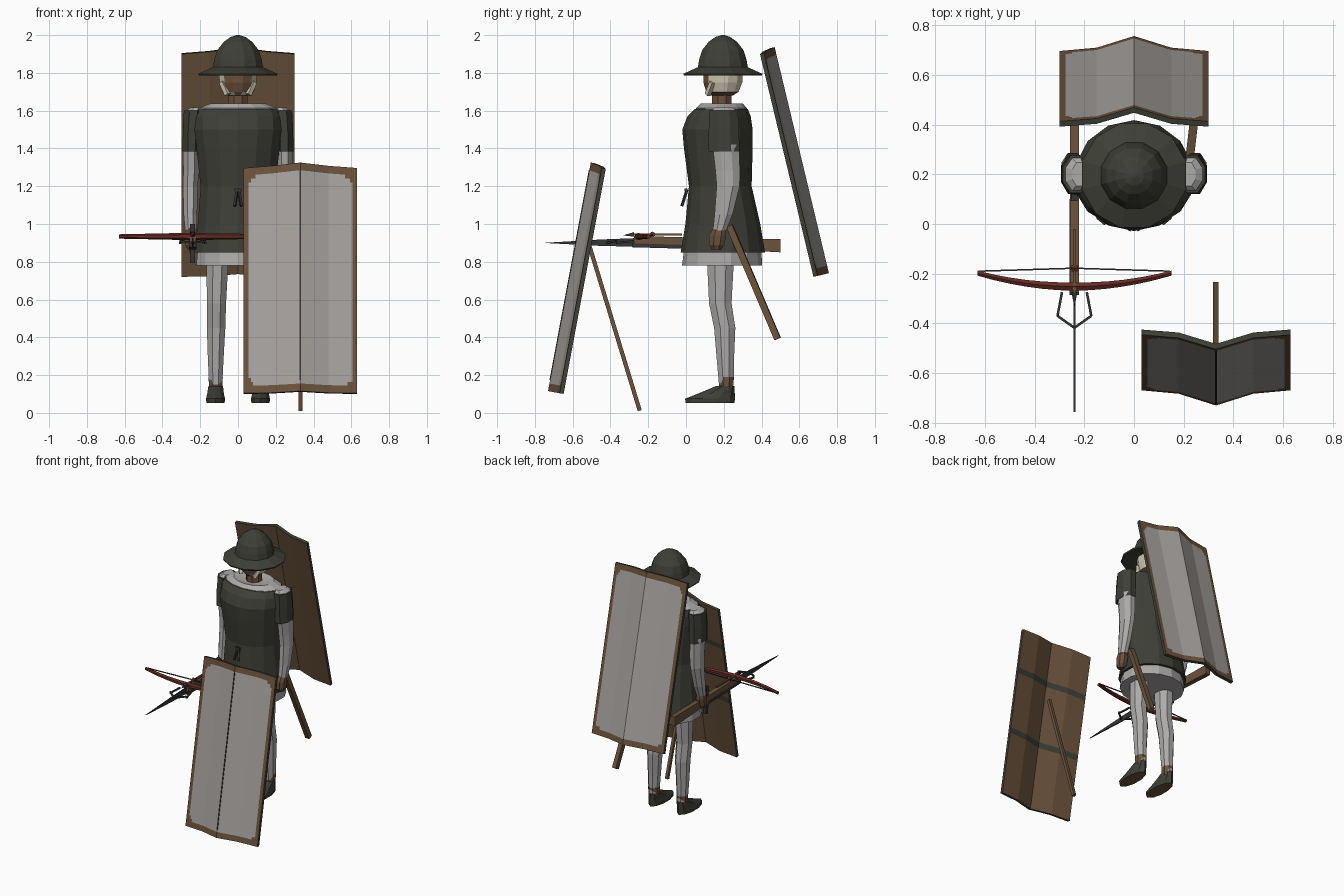
import bpy, bmesh, math, random
from mathutils import Vector

if "Cube" in bpy.data.objects:
    bpy.data.objects.remove(bpy.data.objects["Cube"])

random.seed(4)


def mat(name, *rgb):
    m = bpy.data.materials.new(name)
    m.diffuse_color = (*rgb, 1)
    m.use_nodes = True
    m.node_tree.nodes["Principled BSDF"].inputs["Base Color"].default_value = m.diffuse_color
    return m


OLIVE = mat("dark olive cloth", 0.048, 0.050, 0.038)
LINEN = mat("grey linen", 0.42, 0.40, 0.40)
PAINT = mat("faded grey paint", 0.38, 0.355, 0.34)
WOOD = mat("brown wood", 0.145, 0.085, 0.045)
SKIN = mat("brown skin", 0.15, 0.08, 0.045)
CREAM = mat("cream coif", 0.62, 0.57, 0.44)
RED = mat("dark red bow", 0.13, 0.025, 0.018)
IRON = mat("dark iron", 0.035, 0.037, 0.035)


def finish(name, bm, mats, rule=None):
    bmesh.ops.recalc_face_normals(bm, faces=bm.faces)
    if rule:
        for f in bm.faces:
            f.material_index = rule(f)
    me = bpy.data.meshes.new(name)
    bm.to_mesh(me)
    bm.free()
    for m in mats:
        me.materials.append(m)
    ob = bpy.data.objects.new(name, me)
    bpy.context.collection.objects.link(ob)
    return ob


def loft(name, rings, mats, n=12, rule=None):
    """rings: (centre, u axis, v axis) cross-sections, capped at both ends"""
    bm = bmesh.new()
    loops = []
    for c, u, v in rings:
        angs = [2 * math.pi * (i + 0.5) / n for i in range(n)]
        k = 1 / math.cos(math.pi / n) if n < 7 else 1.015
        loops.append([bm.verts.new(Vector(c) + k * (Vector(u) * math.cos(a) + Vector(v) * math.sin(a)))
                      for a in angs])
    for a, b in zip(loops, loops[1:]):
        for i in range(n):
            bm.faces.new((a[i], a[(i + 1) % n], b[(i + 1) % n], b[i]))
    bm.faces.new(loops[0])
    bm.faces.new(loops[-1])
    return finish(name, bm, mats, rule)


def stack(name, rows, mats, n=12, rule=None):
    """rows: (x, z, y front, y back, half width) horizontal sections"""
    rings = [((x, (a + b) / 2, z), (r, 0, 0), (0, (b - a) / 2, 0)) for x, z, a, b, r in rows]
    return loft(name, rings, mats, n, rule)


def beam(name, a, b, w, m, n=4, w2=None):
    a, b = Vector(a), Vector(b)
    d = (b - a).normalized()
    u = d.cross(Vector((0, 0, 1)) if abs(d.z) < 0.95 else Vector((1, 0, 0))).normalized()
    v = d.cross(u)
    e = w if w2 is None else w2
    return loft(name, [(a, u * w, v * w), (b, u * e, v * e)], [m], n)


def plate(name, pts, x, half, m):
    """y-z outline extruded along x"""
    bm = bmesh.new()
    L, R = ([bm.verts.new((x + s * half, y, z)) for y, z in pts] for s in (-1, 1))
    bm.faces.new(L)
    bm.faces.new(R)
    for i in range(len(pts)):
        j = (i + 1) % len(pts)
        bm.faces.new((L[i], L[j], R[j], R[i]))
    return finish(name, bm, [m])


# Ridged tall shield: painted face with worn wooden border, dark rim
def pavise(name, cx, y0, z0, tilt, face, bands):
    nx, nz, H, T = 48, 60, 1.213, 0.022
    up = Vector((0, -face * math.sin(tilt), math.cos(tilt)))
    out = Vector((0, face * math.cos(tilt), math.sin(tilt)))

    def depth(x):
        a = abs(x)
        return 0.062 - a * 0.32 if a < 0.15 else (0.3 - a) / 0.15 * 0.014

    def place(x, h, d):
        return Vector((cx + x, y0, z0)) + up * h + out * (depth(x) + d)

    bm = bmesh.new()
    grid = {}
    for i in range(nx + 1):
        x = -0.3 + 0.6 * i / nx
        top = H + 0.018 * (1 - abs(x) / 0.3)
        for j in range(nz + 1):
            for s in (0, 1):
                grid[i, j, s] = bm.verts.new(place(x, top * j / nz, T * s))
    for i in range(nx):
        for j in range(nz):
            for s in (0, 1):
                f = bm.faces.new([grid[p, q, s] for p, q in ((i, j), (i + 1, j), (i + 1, j + 1), (i, j + 1))])
                x, h = -0.3 + 0.6 * (i + 0.5) / nx, H * (j + 0.5) / nz
                # distance inside the painted area, corners rounded and edge worn
                dx, dz = 0.3 - abs(x) - 0.022, min(h, H - h) - 0.042
                r = 0.05
                inside = min(dx, dz) if max(dx, dz) > r and min(dx, dz) < r or min(dx, dz) > r \
                    else r - math.hypot(r - dx, r - dz)
                if s:
                    f.material_index = 0 if inside > random.choice((0, 0, 0, 0.008)) else 1
                else:
                    f.material_index = 2 if bands and min(abs(h - 0.47), abs(h - 0.9)) < 0.02 else 1
    edge = [((i, j), (i + 1, j)) for i in range(nx) for j in (0, nz)]
    edge += [((i, j), (i, j + 1)) for i in (0, nx) for j in range(nz)]
    for p, q in edge:
        f = bm.faces.new((grid[*p, 0], grid[*q, 0], grid[*q, 1], grid[*p, 1]))
        f.material_index = 2
    finish(name, bm, [PAINT, WOOD, OLIVE])
    return place


pavise("back_shield", 0, 0.675, 0.72, math.radians(13.5), 1, False)
place = pavise("standing_shield", 0.33, -0.648, 0.10, math.radians(10.6), -1, True)
beam("shield_seam", place(0, 0.06, 0.021), place(0, 1.19, 0.021), 0.004, IRON)
beam("shield_prop", (0.33, -0.51, 0.88), (0.33, -0.245, 0.012), 0.011, WOOD)

# Kettle hat
hat = [(1.80, 0.11), (1.785, 0.21), (1.795, 0.214), (1.83, 0.135), (1.87, 0.128),
       (1.92, 0.112), (1.965, 0.076), (1.99, 0.04), (2.0, 0.008)]
stack("kettle_hat", [(0, z, 0.195 - r, 0.195 + r, r) for z, r in hat], [OLIVE], 12)

# Head with coif, face on the front
stack("head", [(0, 1.68, 0.12, 0.25, 0.05), (0, 1.70, 0.105, 0.28, 0.085),
               (0, 1.75, 0.09, 0.30, 0.10), (0, 1.82, 0.09, 0.305, 0.105)],
      [CREAM, SKIN], 12, lambda f: int(f.normal.y < -0.78 or f.normal.z < -0.8))
stack("neck", [(0, 1.58, 0.135, 0.245, 0.055), (0, 1.70, 0.135, 0.245, 0.055)], [SKIN], 8)
for s in (-1, 1):
    beam("coif_tie", (s * 0.085, 0.14, 1.75), (s * 0.055, 0.115, 1.685), 0.012, CREAM)

# Body clothing
stack("surcoat", [(0, 0.85, -0.025, 0.415, 0.235), (0, 1.0, 0.0, 0.39, 0.215),
                  (0, 1.2, 0.018, 0.345, 0.20), (0, 1.4, -0.008, 0.35, 0.222),
                  (0, 1.5, -0.017, 0.35, 0.236), (0, 1.57, 0.01, 0.34, 0.232),
                  (0, 1.61, 0.05, 0.325, 0.215)], [OLIVE], 14)
stack("collar", [(0, 1.60, 0.055, 0.32, 0.21), (0, 1.613, 0.055, 0.32, 0.21),
                 (0, 1.637, 0.08, 0.30, 0.15), (0, 1.625, 0.12, 0.26, 0.07)], [LINEN], 14)
stack("under_tunic", [(0, 0.78, -0.018, 0.40, 0.223), (0, 0.88, -0.005, 0.395, 0.215)], [LINEN], 14)

# Limbs, both sides
for s, side in ((-1, "right"), (1, "left")):
    stack(side + "_short_sleeve", [(s * 0.245, 1.385, 0.115, 0.29, 0.052), (s * 0.243, 1.5, 0.115, 0.285, 0.052),
                                   (s * 0.235, 1.60, 0.12, 0.28, 0.055)], [OLIVE], 8)
    stack(side + "_shoulder", [(s * 0.235, 1.595, 0.125, 0.275, 0.05),
                               (s * 0.22, 1.618, 0.15, 0.25, 0.03)], [LINEN], 8)
    stack(side + "_arm", [(s * 0.25, 0.965, 0.14, 0.215, 0.032), (s * 0.252, 1.05, 0.148, 0.25, 0.038),
                          (s * 0.252, 1.2, 0.158, 0.288, 0.042), (s * 0.248, 1.28, 0.152, 0.29, 0.044),
                          (s * 0.247, 1.42, 0.135, 0.285, 0.048)], [LINEN], 8)
    stack(side + "_hand", [(s * 0.247, 0.865, 0.135, 0.185, 0.022), (s * 0.247, 0.89, 0.12, 0.205, 0.034),
                           (s * 0.247, 0.94, 0.12, 0.216, 0.036), (s * 0.25, 0.985, 0.145, 0.205, 0.026)],
          [SKIN], 8)
    stack(side + "_leg", [(s * 0.118, 0.15, 0.172, 0.255, 0.037), (s * 0.118, 0.28, 0.16, 0.257, 0.044),
                          (s * 0.116, 0.45, 0.145, 0.265, 0.052), (s * 0.114, 0.58, 0.118, 0.245, 0.054),
                          (s * 0.108, 0.84, 0.105, 0.26, 0.063)], [LINEN], 8)
    stack(side + "_ankle", [(s * 0.118, 0.12, 0.175, 0.25, 0.038), (s * 0.118, 0.19, 0.17, 0.257, 0.04)],
          [WOOD], 8)
    stack(side + "_shoe", [(s * 0.119, 0.052, 0.0, 0.255, 0.05), (s * 0.119, 0.075, -0.003, 0.257, 0.052),
                           (s * 0.119, 0.10, 0.06, 0.257, 0.046), (s * 0.118, 0.142, 0.16, 0.255, 0.04)],
          [OLIVE, WOOD], 10, lambda f: int(f.normal.z < -0.5))

# Scabbard and belt hook
beam("scabbard", (0.22, 0.23, 0.99), (0.25, 0.485, 0.392), 0.017, WOOD)
for s in (-1, 1):
    beam("belt_hook", (0.005 * s, 0.005, 1.18), (0.018 * s, -0.022, 1.095), 0.006, IRON)
beam("belt_hook_bar", (-0.018, 0.0, 1.18), (0.018, 0.0, 1.18), 0.007, IRON)

# Crossbow
X = -0.24
plate("crossbow_stock", [(0.5, 0.85), (0.5, 0.92), (0.15, 0.925), (-0.275, 0.937), (-0.275, 0.885), (0.1, 0.872)],
      X, 0.018, WOOD)
plate("stock_plate", [(0.1, 0.866), (0.1, 0.886), (-0.285, 0.898), (-0.285, 0.877)], X, 0.0195, IRON)
plate("bayonet_spike", [(-0.757, 0.90), (-0.45, 0.918), (-0.27, 0.925), (-0.27, 0.88), (-0.45, 0.884)],
      X, 0.004, IRON)
bow = []
for i in range(13):
    t = i / 6 - 1
    r = 0.017 - 0.007 * abs(t)
    bow.append(((X + 0.39 * t, -0.252 + 0.054 * t * t, 0.934), (0, r, 0), (0, 0, r)))
loft("bow_limb", bow, [RED], 6)
for s in (-1, 1):
    beam("bow_string", (X + s * 0.385, -0.19, 0.936), (X, -0.178, 0.942), 0.003, IRON)
    path = [(0.05, -0.275), (0.068, -0.37), (0, -0.418)]
    for (a, y), (b, w) in zip(path, path[1:]):
        beam("stirrup", (X + s * a, y, 0.91), (X + s * b, w, 0.90), 0.005, IRON)
beam("bolt_shaft", (X, -0.02, 0.945), (X, -0.28, 0.945), 0.006, WOOD)
beam("bolt_head", (X, -0.275, 0.945), (X, -0.33, 0.94), 0.012, IRON, 4, 0.001)
beam("trigger_nut", (X - 0.012, -0.178, 0.945), (X + 0.012, -0.178, 0.945), 0.013, RED, 6)
beam("trigger_lever", (X, 0.105, 1.0), (X, 0.11, 0.795), 0.013, IRON)
